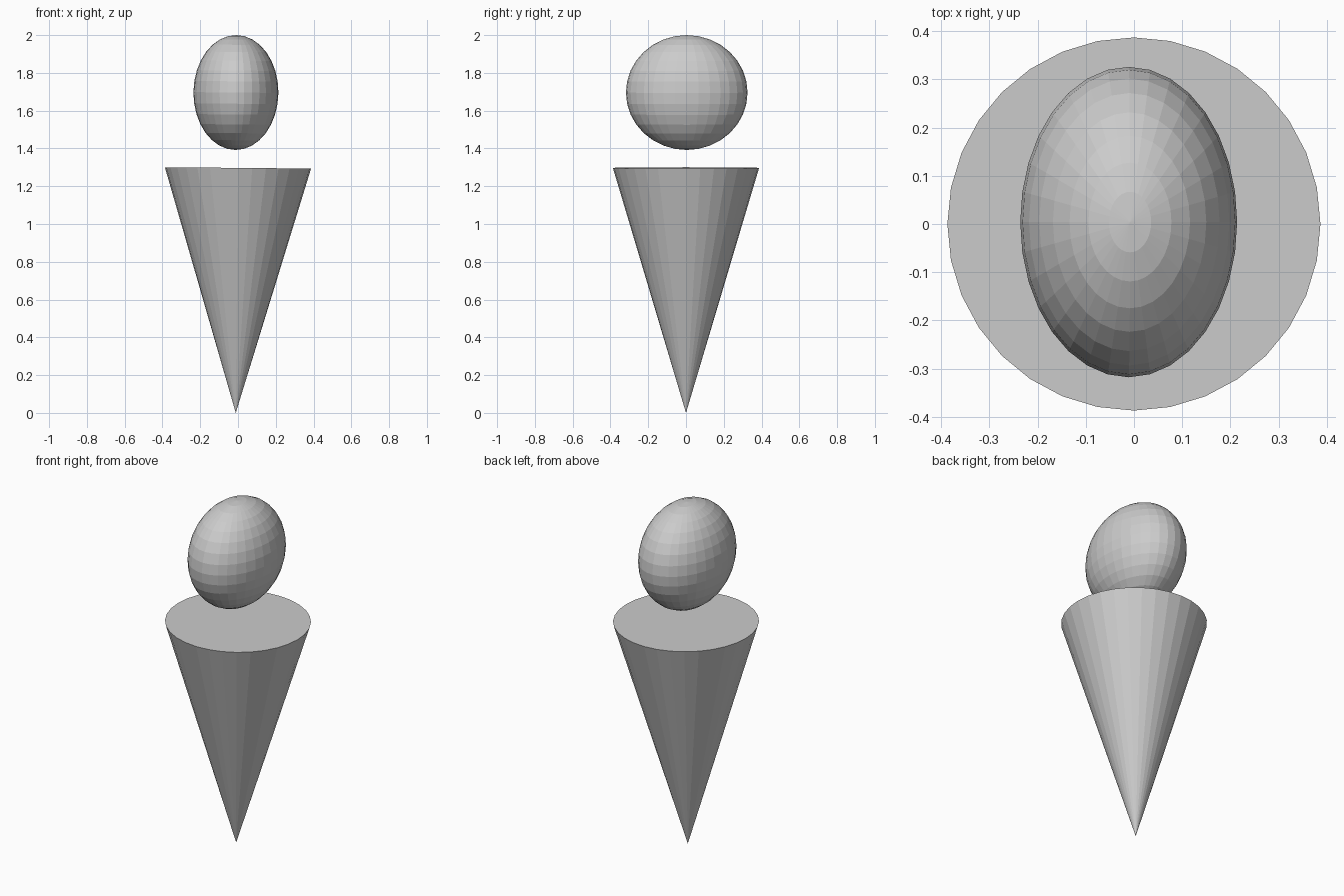
import bpy, math

if "Cube" in bpy.data.objects:
    bpy.data.objects.remove(bpy.data.objects["Cube"])

# body: inverted cone with a closed top, leaning very slightly
HEIGHT, RADIUS, LEAN = 1.297, 0.387, 0.009
bpy.ops.mesh.primitive_cone_add(
    vertices=32, radius1=0, radius2=RADIUS, depth=HEIGHT,
    location=(-0.006, 0, HEIGHT / 2), rotation=(0, LEAN, 0))
body = bpy.context.object
body.name = "cone_body"

# head: flattened faceted ball floating above the cone
bpy.ops.mesh.primitive_uv_sphere_add(
    segments=32, ring_count=16, radius=1, location=(-0.011, 0.004, 1.696))
head = bpy.context.object
head.name = "head"
head.scale = (0.225, 0.322, 0.304)
head.rotation_euler = (0, LEAN, 0)
